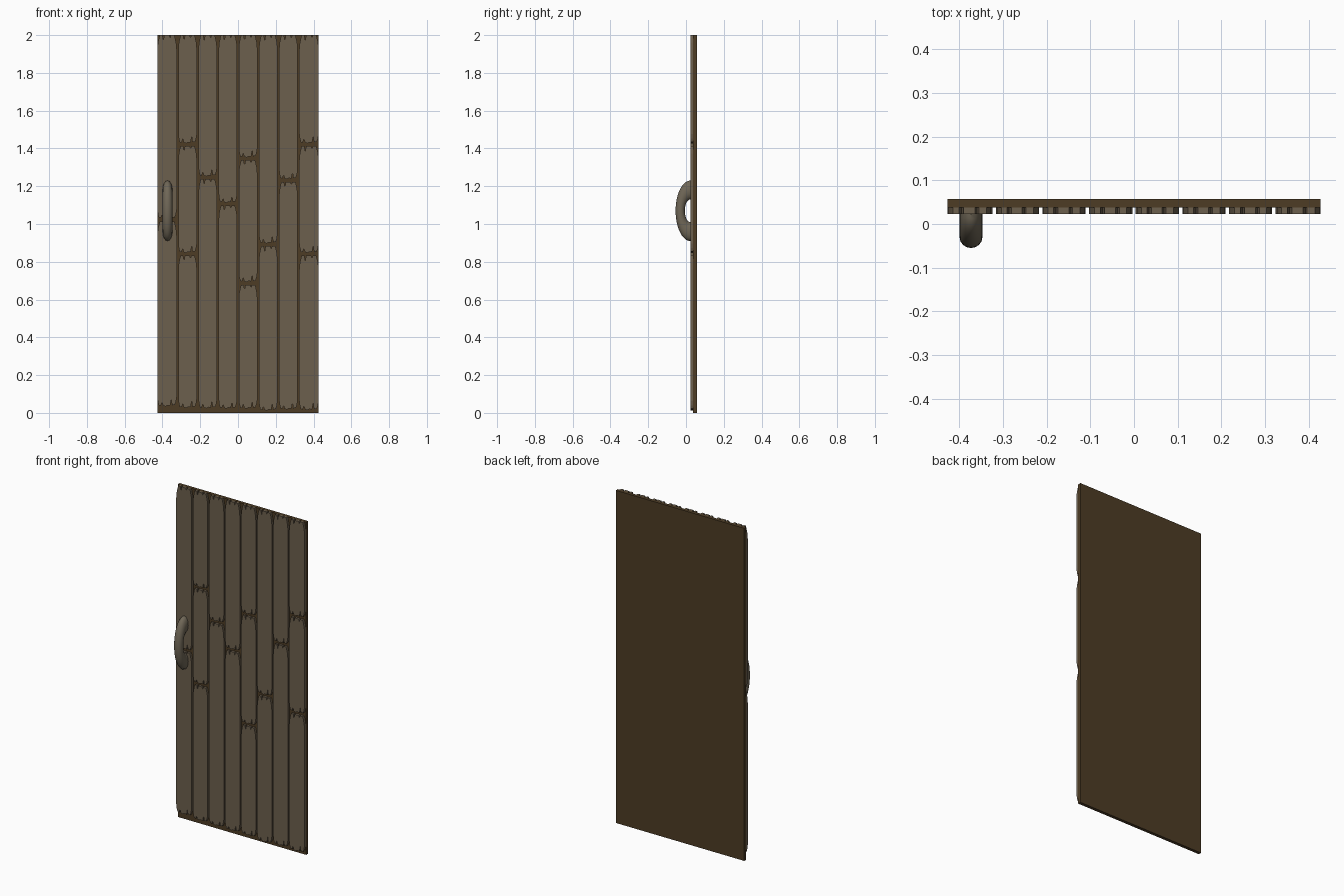
import bpy, bmesh, math

if "Cube" in bpy.data.objects:
    bpy.data.objects.remove(bpy.data.objects["Cube"])

W, H = 0.854, 2.0
N = 8
PITCH = W / N
Y_FRONT, Y_MID, Y_BACK = 0.023, 0.038, 0.057


def material(name, rgb):
    m = bpy.data.materials.new(name)
    m.diffuse_color = (*rgb, 1)
    m.use_nodes = True
    m.node_tree.nodes["Principled BSDF"].inputs["Base Color"].default_value = m.diffuse_color
    return m


wood = material("plank_wood", (0.15, 0.115, 0.075))
dark = material("backing_wood", (0.075, 0.045, 0.018))
metal = material("handle_metal", (0.16, 0.135, 0.095))


def finish(bm, name, mat):
    bmesh.ops.recalc_face_normals(bm, faces=bm.faces)
    me = bpy.data.meshes.new(name)
    bm.to_mesh(me)
    bm.free()
    me.materials.append(mat)
    ob = bpy.data.objects.new(name, me)
    bpy.context.collection.objects.link(ob)
    return ob


def prism(name, pts, y0, y1, mat):
    """Extrude an x-z outline from y0 to y1."""
    bm = bmesh.new()
    face = bm.faces.new([bm.verts.new((x, y0, z)) for x, z in pts])
    new = bmesh.ops.extrude_face_region(bm, geom=[face])["geom"]
    for v in new:
        if isinstance(v, bmesh.types.BMVert):
            v.co.y = y1
    return finish(bm, name, mat)


# Backing board
prism("backing_board", [(-W/2, 0), (W/2, 0), (W/2, H), (-W/2, H)],
      Y_MID, Y_BACK, dark)

# Split plank ends: (fraction across, height into the plank)
BOTTOM = [(0, .05), (.03, .025), (.08, .006), (.18, .004), (.24, .022), (.30, .004),
          (.42, 0), (.52, .006), (.66, .004), (.72, .036), (.76, .006),
          (.90, .008), (.96, .025), (1, .05)]
TOP = [(1, .075), (.97, .04), (.91, .012), (.87, 0), (.70, 0), (.66, .014), (.61, 0),
       (.36, 0), (.31, .026), (.26, 0), (.13, 0), (.09, .012), (.03, .04), (0, .075)]


def plank(name, x0, x1, z0, z1):
    w = x1 - x0
    pts = [(x0 + f * w, z0 + d) for f, d in BOTTOM]
    pts += [(x0 + f * w, z1 - d) for f, d in TOP]
    prism(name, pts, Y_FRONT, Y_MID, wood)


# Planks: joint heights and bottom gap for each column
joints = [[1.02], [0.84, 1.42], [1.245], [1.105], [0.685, 1.345], [0.89],
          [1.23], [0.84, 1.42]]
bottoms = [.034, .026, .024, .022, .022, .012, .018, .014]
GAP = 0.004
for i, (cuts, base) in enumerate(zip(joints, bottoms)):
    x0 = -W/2 + i * PITCH + (GAP if i else 0)
    x1 = -W/2 + (i + 1) * PITCH - (GAP if i < N - 1 else 0)
    starts = [base] + [c + 0.007 for c in cuts]
    ends = [c - 0.007 for c in cuts] + [H]
    for j, (a, b) in enumerate(zip(starts, ends)):
        plank(f"plank_{i + 1}_{j + 1}", x0, x1, a, b)

# Handle: flattened half ring
bm = bmesh.new()
SEG, SIDES = 24, 16
rings = []
for s in range(SEG + 1):
    a = math.pi * s / SEG
    ring = []
    for k in range(SIDES):
        b = 2 * math.pi * k / SIDES
        r = 0.11 + 0.05 * math.cos(b)
        ring.append(bm.verts.new((-0.373 + 0.026 * math.sin(b),
                                  Y_FRONT - r * math.sin(a) * 0.078 / 0.16,
                                  1.07 + r * math.cos(a))))
    rings.append(ring)
for p, q in zip(rings, rings[1:]):
    for k in range(SIDES):
        n = (k + 1) % SIDES
        bm.faces.new((p[k], p[n], q[n], q[k]))
bm.faces.new(rings[0])
bm.faces.new(rings[-1])
handle = finish(bm, "handle", metal)
bpy.context.view_layer.objects.active = handle
handle.select_set(True)
bpy.ops.object.shade_smooth_by_angle(angle=math.radians(40))
